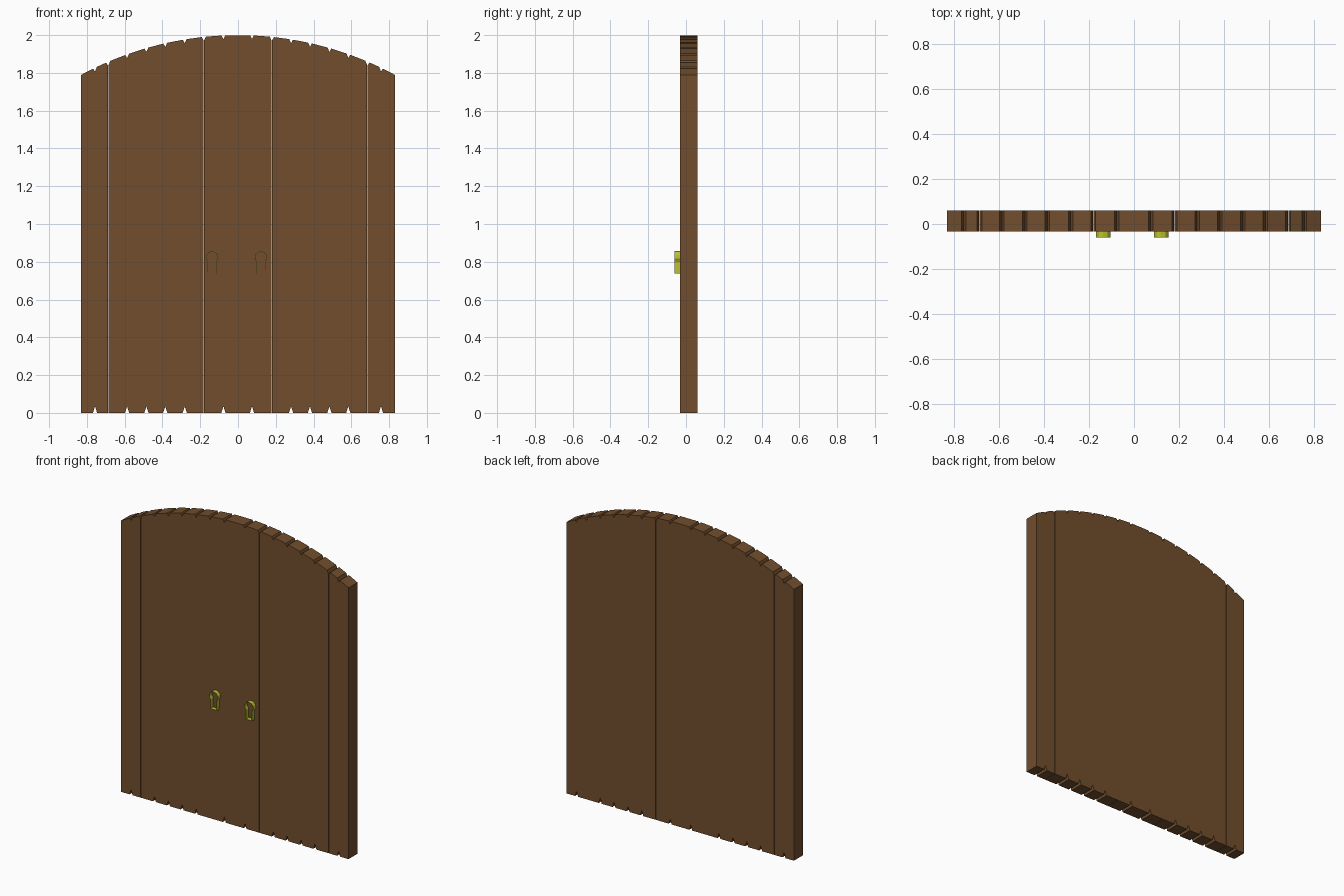
import bpy, bmesh, math

if "Cube" in bpy.data.objects:
    bpy.data.objects.remove(bpy.data.objects["Cube"])

def material(name, color):
    m = bpy.data.materials.new(name)
    m.diffuse_color = (*color, 1)
    m.use_nodes = True
    m.node_tree.nodes["Principled BSDF"].inputs["Base Color"].default_value = m.diffuse_color
    return m

WOOD = material("wood", (0.165, 0.075, 0.026))
BRASS = material("brass", (0.50, 0.54, 0.03))
BACK, FRONT = 0.06, -0.033

def make_object(name, bm, mat):
    bmesh.ops.recalc_face_normals(bm, faces=bm.faces[:])
    mesh = bpy.data.meshes.new(name)
    bm.to_mesh(mesh)
    bm.free()
    mesh.materials.append(mat)
    ob = bpy.data.objects.new(name, mesh)
    bpy.context.collection.objects.link(ob)
    return ob

def arch(x):
    r = 1.745
    return 2.0 - r + math.sqrt(r * r - x * x)

# Panel of joined planks, with V notches at the plank ends
def panel(name, seams):
    bm = bmesh.new()
    last = len(seams) - 2
    for i, (a, b) in enumerate(zip(seams, seams[1:])):
        # outer door edges have no notch, panel seams only a top notch
        ta, tb = (0 if abs(x) > 0.82 else 0.01 for x in (a, b))
        ba, bb = (0 if i == 0 else 0.011), (0 if i == last else 0.011)
        pts = []
        def corner(p):
            if p not in pts:
                pts.append(p)
        corner((a + ba, 0))
        corner((b - bb, 0))
        corner((b, 0.035 if bb else 0))
        corner((b, arch(b) - 2 * tb))
        corner((b - tb, arch(b - tb)))
        corner((a + ta, arch(a + ta)))
        corner((a, arch(a) - 2 * ta))
        corner((a, 0.035 if ba else 0))
        bm.faces.new([bm.verts.new((x, FRONT, z)) for x, z in pts])
    bmesh.ops.remove_doubles(bm, verts=bm.verts[:], dist=0.0005)
    ext = bmesh.ops.extrude_face_region(bm, geom=bm.faces[:], use_keep_orig=True)
    moved = [g for g in ext["geom"] if isinstance(g, bmesh.types.BMVert)]
    bmesh.ops.translate(bm, verts=moved, vec=(0, BACK - FRONT, 0))
    return make_object(name, bm, WOOD)

G = 0.001  # hairline gap between panels
panel("left_edge_panel", [-0.83, -0.757, -0.687 - G])
panel("left_panel", [-0.687 + G, -0.587, -0.485, -0.385, -0.282, -0.181 - G])
panel("centre_panel", [-0.181 + G, -0.077, 0.074, 0.179 - G])
panel("right_panel", [0.179 + G, 0.281, 0.381, 0.484, 0.584, 0.685 - G])
panel("right_edge_panel", [0.685 + G, 0.757, 0.83])

# Keyhole rims: thin open collars standing out from the door
def keyhole(name, cx):
    cz, r = 0.823, 0.032
    pts = [(cx - 0.022, 0.738), (cx + 0.022, 0.738)]
    for k in range(9):
        t = math.radians(-46 + 272 * k / 8)
        pts.append((cx + r * math.cos(t), cz + r * math.sin(t)))
    bm = bmesh.new()
    front = [bm.verts.new((x, -0.06, z)) for x, z in pts]
    back = [bm.verts.new((x, FRONT, z)) for x, z in pts]
    for i in range(len(pts)):
        j = (i + 1) % len(pts)
        bm.faces.new((front[i], front[j], back[j], back[i]))
    ob = make_object(name, bm, BRASS)
    mod = ob.modifiers.new("thickness", 'SOLIDIFY')
    mod.thickness = 0.003
    mod.offset = 0

keyhole("left_keyhole", -0.137)
keyhole("right_keyhole", 0.121)
